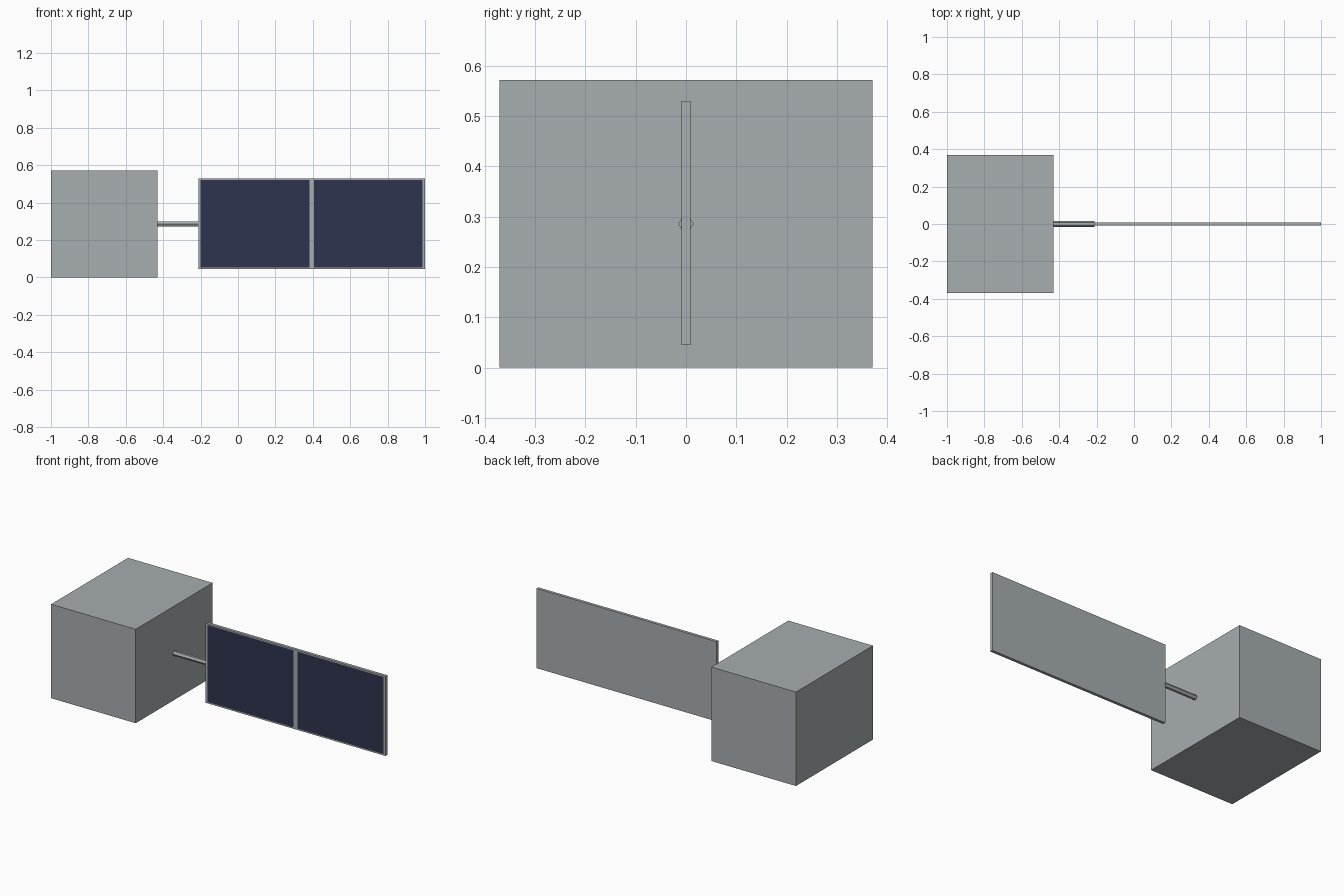
import bpy
import bmesh
from math import pi
from mathutils import Matrix, Vector

default = bpy.data.objects.get("Cube")
if default:
    bpy.data.objects.remove(default, do_unlink=True)


def material(name, rgb):
    mat = bpy.data.materials.new(name)
    mat.use_nodes = True
    mat.diffuse_color = (*rgb, 1)
    mat.node_tree.nodes["Principled BSDF"].inputs["Base Color"].default_value = (*rgb, 1)
    return mat


grey = material("metal grey", (0.385, 0.42, 0.435))
navy = material("cell navy", (0.026, 0.034, 0.078))


def add_object(name, bm, *mats):
    mesh = bpy.data.meshes.new(name)
    bm.to_mesh(mesh)
    bm.free()
    for mat in mats:
        mesh.materials.append(mat)
    obj = bpy.data.objects.new(name, mesh)
    bpy.context.collection.objects.link(obj)
    return obj


def box(low, high):
    low, high = Vector(low), Vector(high)
    bm = bmesh.new()
    place = Matrix.Translation((low + high) / 2) @ Matrix.Diagonal((*(high - low), 1))
    bmesh.ops.create_cube(bm, size=1, matrix=place)
    return bm


MID_Z = 0.286

# Main body
add_object("body", box((-1, -0.37, 0), (-0.43, 0.37, 0.572)), grey)

# Hexagonal strut joining body and panel, with ridges facing front and back
bm = bmesh.new()
turn = Matrix.Translation((-0.321, 0, MID_Z)) @ Matrix.Rotation(pi / 2, 4, "Y")
bmesh.ops.create_cone(bm, cap_ends=True, segments=6, radius1=0.015,
                      radius2=0.015, depth=0.22, matrix=turn)
bmesh.ops.rotate(bm, verts=bm.verts, cent=(0, 0, MID_Z),
                 matrix=Matrix.Rotation(0 if max(v.co.y for v in bm.verts) > 0.014 else pi / 6, 3, "X"))
add_object("strut", bm, grey)

# Solar panel: the front is cut into a frame, a centre bar and two cells
bm = box((-0.212, -0.009, 0.045), (1, 0.009, 0.53))
cell_spans = [(-0.2, 0.381), (0.407, 0.987)]
cell_z = (0.053, 0.522)
cuts = [((x, 0, 0), (1, 0, 0)) for span in cell_spans for x in span]
cuts += [((0, 0, z), (0, 0, 1)) for z in cell_z]
for point, normal in cuts:
    front = [f for f in bm.faces if f.normal.y < -0.9]
    edges = {e for f in front for e in f.edges}
    verts = {v for f in front for v in f.verts}
    bmesh.ops.bisect_plane(bm, geom=[*front, *edges, *verts], plane_co=point, plane_no=normal)
    bm.normal_update()
for face in bm.faces:
    c = face.calc_center_median()
    in_cell = any(a < c.x < b for a, b in cell_spans) and cell_z[0] < c.z < cell_z[1]
    face.material_index = int(face.normal.y < -0.9 and in_cell)
add_object("solar_panel", bm, grey, navy)
